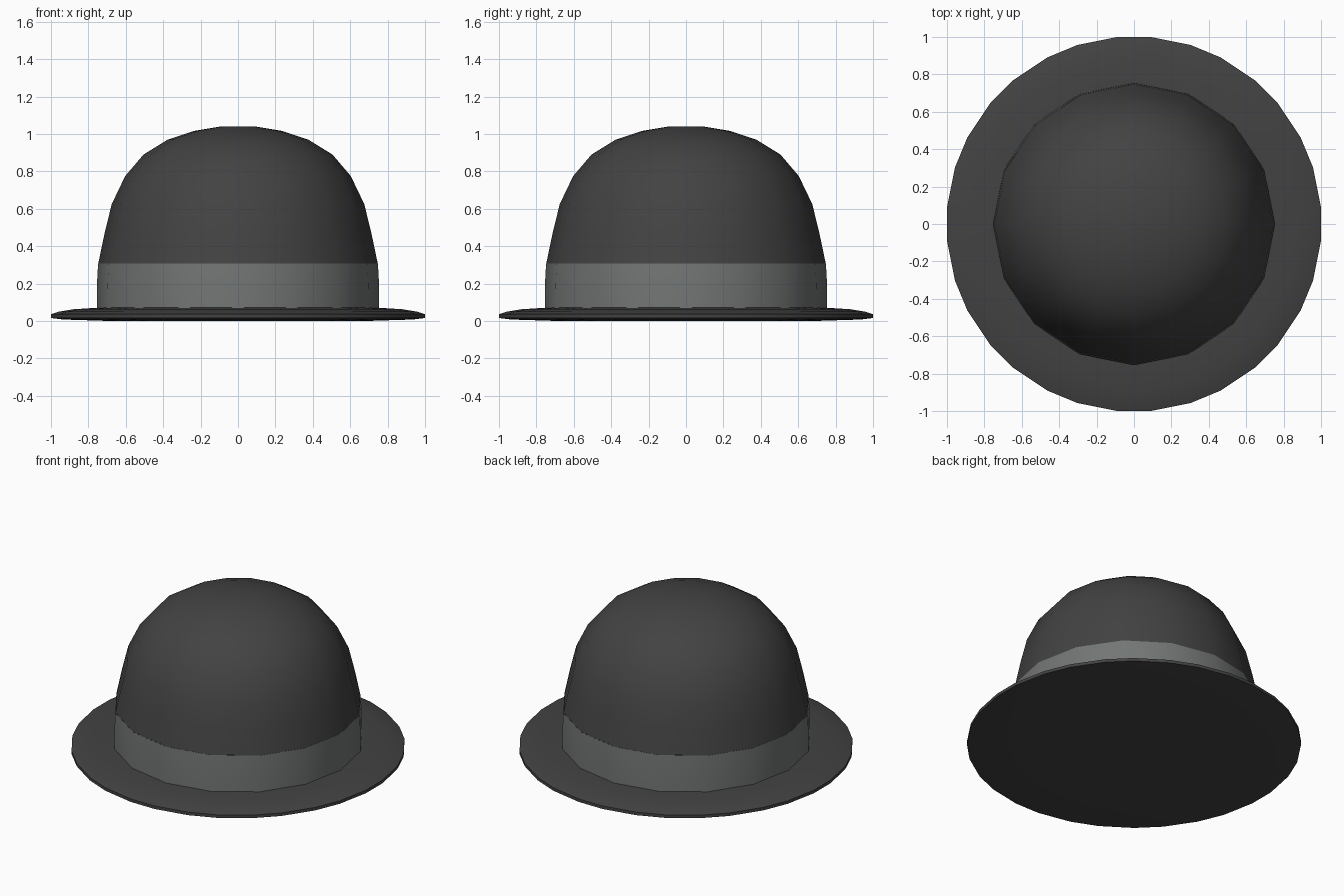
import bpy, bmesh, math

if "Cube" in bpy.data.objects:
    bpy.data.objects.remove(bpy.data.objects["Cube"])


def material(name, rgb):
    m = bpy.data.materials.new(name)
    m.diffuse_color = (*rgb, 1)
    m.use_nodes = True
    m.node_tree.nodes["Principled BSDF"].inputs["Base Color"].default_value = m.diffuse_color
    return m


felt = material("charcoal felt", (0.055, 0.055, 0.055))
ribbon = material("grey ribbon", (0.168, 0.180, 0.176))


def lathe(name, profile, angles, mat, cap_start=False, cap_end=False, smooth=60):
    """Revolve (radius, z) points, listed bottom-outside-top, at given angles."""
    bm = bmesh.new()
    rings = [[bm.verts.new((r * math.cos(math.radians(a)), r * math.sin(math.radians(a)), z))
              for a in angles] for r, z in profile]
    n = len(angles)
    for lo, hi in zip(rings, rings[1:]):
        for i in range(n):
            j = (i + 1) % n
            bm.faces.new((lo[i], lo[j], hi[j], hi[i]))
    if cap_start:
        bm.faces.new(rings[0][::-1])
    if cap_end:
        bm.faces.new(rings[-1])
    me = bpy.data.meshes.new(name)
    bm.to_mesh(me)
    bm.free()
    me.materials.append(mat)
    ob = bpy.data.objects.new(name, me)
    bpy.context.collection.objects.link(ob)
    bpy.ops.object.select_all(action='DESELECT')
    ob.select_set(True)
    bpy.context.view_layer.objects.active = ob
    bpy.ops.object.shade_smooth_by_angle(angle=math.radians(smooth))
    return ob


sides = [22.5 * k for k in range(16)]
# Brim corners are chamfered: two points around each of the 16 corners
brim_sides = [22.5 * k + d for k in range(16) for d in (-5, 5)]

# Brim with closed, slightly bowed underside
lathe("brim", [(0.69, 0.0), (0.94, 0.008), (1.004, 0.016), (1.004, 0.036),
               (0.96, 0.05), (0.88, 0.063), (0.73, 0.072)],
      brim_sides, felt, cap_start=True, cap_end=True)

# Ribbon band around the base of the crown
lathe("hat_band", [(0.755, 0.06), (0.754, 0.2), (0.748, 0.308)], sides, ribbon)

# Domed crown
lathe("crown", [(0.747, 0.308), (0.713, 0.47), (0.675, 0.625), (0.603, 0.775),
                (0.505, 0.89), (0.375, 0.97), (0.235, 1.016), (0.092, 1.04)],
      sides, felt, cap_end=True)
